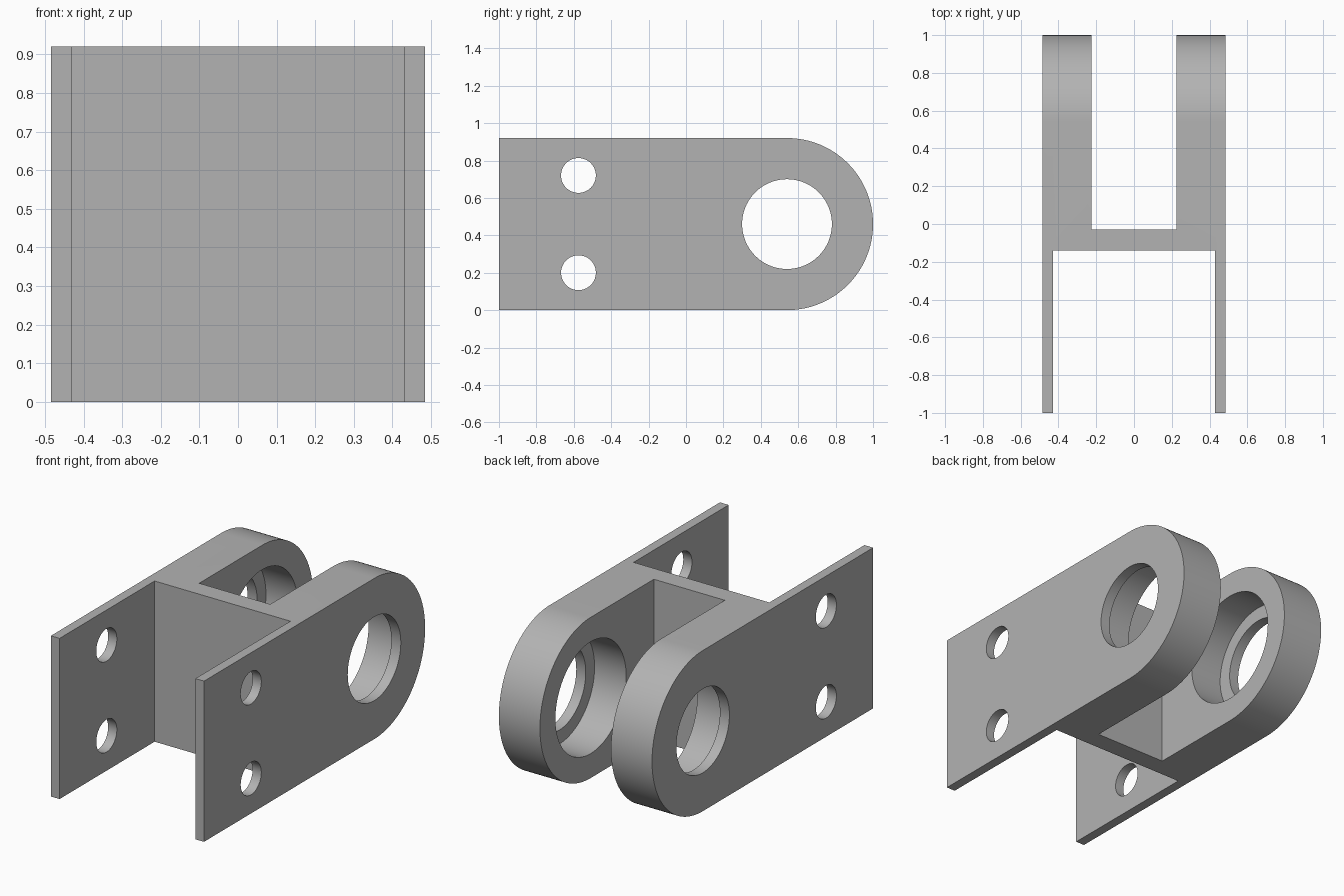
import bpy, bmesh, math
from mathutils import Matrix, Vector

old = bpy.data.objects.get("Cube")
if old:
    bpy.data.objects.remove(old, do_unlink=True)

HALF_W, HEIGHT = 0.485, 0.92
MID = HEIGHT / 2
PIVOT_Y = 1 - MID
PLATE_IN, ARM_IN = 0.43, 0.225
WEB_FRONT, WEB_BACK = -0.14, -0.03

grey = bpy.data.materials.new("Plain grey")
grey.use_nodes = True
colour = (0.45, 0.45, 0.45, 1)
grey.diffuse_color = colour
grey.node_tree.nodes["Principled BSDF"].inputs["Base Color"].default_value = colour


def prism(name, outline, direction):
    """Extrude a closed outline of 3D points along a direction."""
    bm = bmesh.new()
    face = bm.faces.new([bm.verts.new(p) for p in outline])
    new = bmesh.ops.extrude_face_region(bm, geom=[face])["geom"]
    verts = [v for v in new if isinstance(v, bmesh.types.BMVert)]
    bmesh.ops.translate(bm, verts=verts, vec=Vector(direction))
    bmesh.ops.recalc_face_normals(bm, faces=bm.faces)
    mesh = bpy.data.meshes.new(name)
    bm.to_mesh(mesh)
    bm.free()
    mesh.materials.append(grey)
    obj = bpy.data.objects.new(name, mesh)
    bpy.context.collection.objects.link(obj)
    return obj


def drill(name, y, z, radius, half_length):
    """Cylinder along x, centred on the bracket."""
    ring = [(-half_length, y + radius * math.cos(a), z + radius * math.sin(a))
            for a in (math.tau * i / 96 for i in range(96))]
    return prism(name, ring, (2 * half_length, 0, 0))


def apply_boolean(target, cutter, operation):
    bpy.context.view_layer.objects.active = target
    mod = target.modifiers.new(cutter.name, 'BOOLEAN')
    mod.operation, mod.object, mod.solver = operation, cutter, 'EXACT'
    bpy.ops.object.modifier_apply(modifier=mod.name)
    bpy.data.objects.remove(cutter, do_unlink=True)


# Plan outline: thin front plates, cross web and thick rear arms
half = [(PLATE_IN, WEB_FRONT), (PLATE_IN, -1), (HALF_W, -1),
        (HALF_W, 1), (ARM_IN, 1), (ARM_IN, WEB_BACK)]
plan = half + [(-x, y) for x, y in reversed(half)]
bracket = prism("clevis_bracket", [(x, y, 0) for x, y in plan], (0, 0, HEIGHT))

# Round the arm ends with a side profile
arc = [(PIVOT_Y + MID * math.cos(a), MID + MID * math.sin(a))
       for a in (-math.pi / 2 + math.pi * i / 64 for i in range(65))]
side = [(-1.1, 0)] + arc + [(-1.1, HEIGHT)]
envelope = prism("rounded_side_profile", [(-0.6, y, z) for y, z in side], (1.2, 0, 0))
apply_boolean(bracket, envelope, 'INTERSECT')

# Pivot bore, wider inside the arms so a thin lip stays at the outer faces
apply_boolean(bracket, drill("pivot_bore", PIVOT_Y, MID, 0.24, 0.6), 'DIFFERENCE')
apply_boolean(bracket, drill("bearing_seat", PIVOT_Y, MID, 0.32, 0.425), 'DIFFERENCE')

# Mounting holes in the front plates
for offset in (-0.26, 0.26):
    apply_boolean(bracket, drill("mounting_hole", -0.575, MID + offset, 0.093, 0.6), 'DIFFERENCE')

# Smooth the curved walls, keep the edges crisp
bpy.ops.object.select_all(action='DESELECT')
bracket.select_set(True)
bpy.context.view_layer.objects.active = bracket
bpy.ops.object.shade_smooth_by_angle(angle=math.radians(30))
